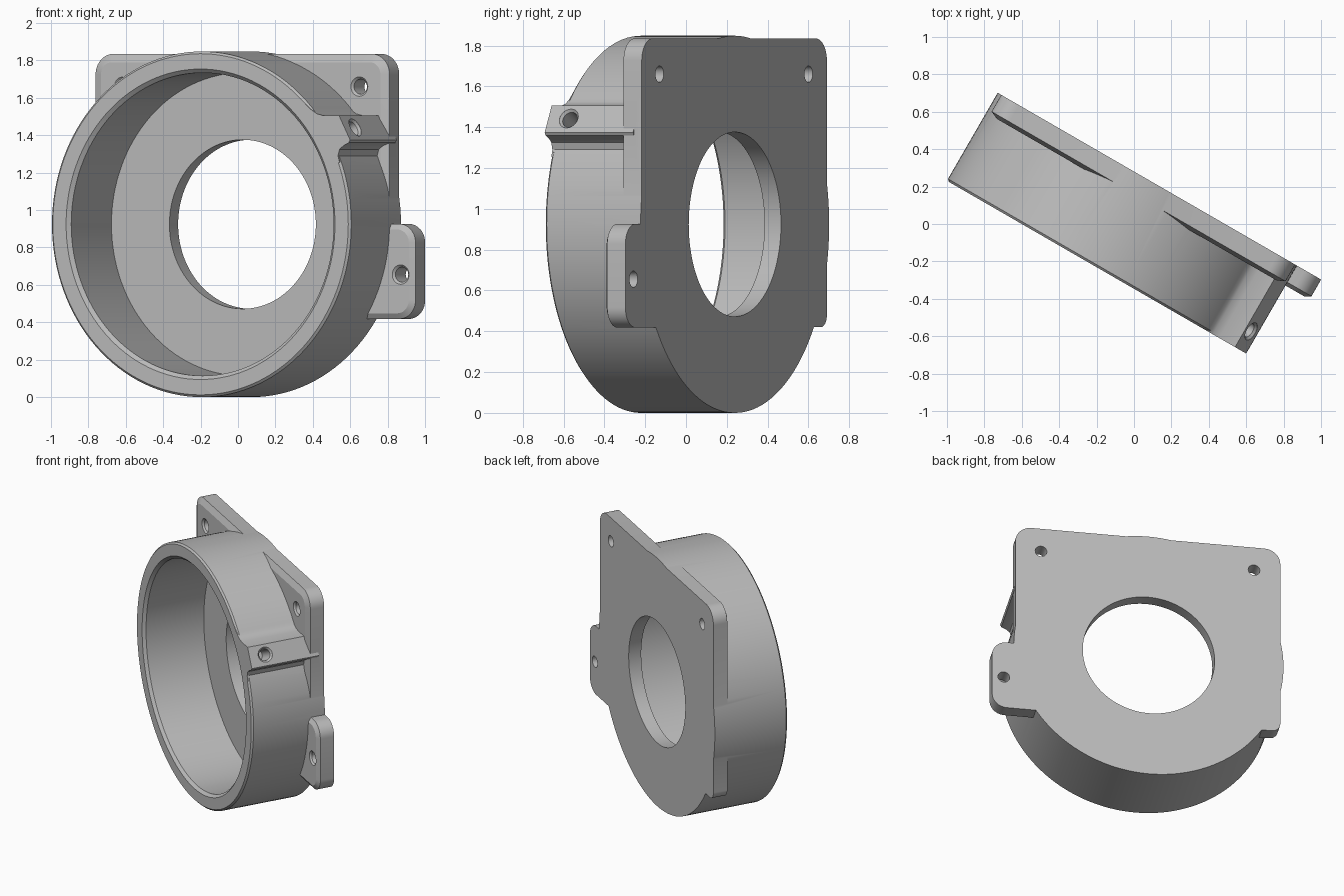
import bpy, bmesh
from math import sin, cos, pi, radians, atan2
from mathutils import Matrix, Vector

if "Cube" in bpy.data.objects:
    bpy.data.objects.remove(bpy.data.objects["Cube"], do_unlink=True)

grey = bpy.data.materials.new("grey metal")
grey.use_nodes = True
grey.diffuse_color = (0.5, 0.5, 0.5, 1)
grey.node_tree.nodes["Principled BSDF"].inputs["Base Color"].default_value = (0.5, 0.5, 0.5, 1)

CX, CZ, R = -0.058, 0.924, 0.924        # ring axis and outer radius
FRONT, BACK, FLOOR = -0.30, 0.243, 0.15  # depths along the axis
PLATE_FRONT = 0.12


def circle(r, cx=CX, cz=CZ, n=128):
    return [(cx + r * cos(2 * pi * i / n), cz + r * sin(2 * pi * i / n)) for i in range(n)]


def rounded_rect(x0, x1, z0, z1, radii, inset=0.0, n=10):
    """Outline with corner radii in the order: right top, left top, left bottom, right bottom."""
    pts = []
    corners = [(x1, z1, -1, -1), (x0, z1, 1, -1), (x0, z0, 1, 1), (x1, z0, -1, 1)]
    for k, ((x, z, sx, sz), r) in enumerate(zip(corners, radii)):
        for i in range(n + 1):
            a = (k + i / n) * pi / 2
            pts.append((x + sx * r + (r - inset) * cos(a), z + sz * r + (r - inset) * sin(a)))
    return pts


def loft(name, sections, matrix=Matrix()):
    """Closed solid through (depth, outline) sections."""
    bm = bmesh.new()
    loops = [[bm.verts.new((x, y, z)) for x, z in pts] for y, pts in sections]
    for a, b in zip(loops, loops[1:]):
        for i in range(len(a)):
            j = (i + 1) % len(a)
            bm.faces.new((a[i], a[j], b[j], b[i]))
    bm.faces.new(loops[0])
    bm.faces.new(loops[-1])
    bmesh.ops.recalc_face_normals(bm, faces=bm.faces)
    bm.transform(matrix)
    mesh = bpy.data.meshes.new(name)
    bm.to_mesh(mesh)
    bm.free()
    mesh.materials.append(grey)
    ob = bpy.data.objects.new(name, mesh)
    bpy.context.collection.objects.link(ob)
    return ob


def combine(target, other, operation):
    bpy.context.view_layer.objects.active = target
    mod = target.modifiers.new(operation, "BOOLEAN")
    mod.operation = operation
    mod.solver = "EXACT"
    mod.object = other
    bpy.ops.object.modifier_apply(modifier=mod.name)
    bpy.data.objects.remove(other, do_unlink=True)


def chamfered_plate(name, bounds, radii, inset):
    return loft(name, [
        (PLATE_FRONT, rounded_rect(*bounds, radii, inset)),
        (PLATE_FRONT + 0.02, rounded_rect(*bounds, radii)),
        (BACK, rounded_rect(*bounds, radii))])


# Outer drum
housing = loft("ring_housing", [
    (FRONT, circle(R - 0.012)), (FRONT + 0.012, circle(R)), (BACK, circle(R))])

# Mounting plate, side tab and clamp lug
combine(housing, chamfered_plate("mounting_plate", (-0.96, 0.855, 0.42, 1.835),
                                 (0.11, 0.11, 0.06, 0.06), 0.045), "UNION")
combine(housing, chamfered_plate("side_tab", (0.55, 1.015, 0.418, 0.926),
                                 (0.1, 0.1, 0.1, 0.1), 0.03), "UNION")
lug = [(0.53, 1.58), (0.57, 1.585), (0.62, 1.54), (0.66, 1.515), (0.70, 1.505), (0.797, 1.505),
       (0.865, 1.375), (0.857, 1.36), (0.825, 1.345), (0.80, 1.325), (0.79, 1.29),
       (0.80, 1.255), (0.77, 1.25)]
combine(housing, loft("clamp_lug", [(FRONT, lug), (0.2, lug)]), "UNION")

# Bore with a chamfered mouth, and the centre opening
combine(housing, loft("bore", [
    (FRONT - 0.1, circle(0.83)), (FRONT, circle(0.83)),
    (FRONT + 0.02, circle(0.81)), (FLOOR, circle(0.81))]), "DIFFERENCE")
combine(housing, loft("centre_opening", [(0, circle(0.452)), (0.4, circle(0.452))]), "DIFFERENCE")

# Countersunk screw holes through plate and tab
for x, z in [(0.68, 1.66), (-0.78, 1.66), (0.935, 0.655)]:
    wide, narrow = circle(0.052, x, z, 32), circle(0.04, x, z, 32)
    combine(housing, loft("screw_hole", [
        (0.05, wide), (PLATE_FRONT, wide), (PLATE_FRONT + 0.012, narrow), (0.4, narrow)]),
        "DIFFERENCE")

# Angled screw hole in the lug
normal = Vector((0.135, 0, 0.068)).normalized()
place = Matrix.Translation((0.829, -0.184, 1.442)) @ normal.to_track_quat("Y", "X").to_matrix().to_4x4()
wide, narrow = circle(0.052, 0, 0, 32), circle(0.04, 0, 0, 32)
combine(housing, loft("lug_hole", [(-0.15, narrow), (-0.012, narrow), (0, wide), (0.08, wide)], place),
        "DIFFERENCE")

# Turn the whole part about the vertical and shade it
housing.data.transform(Matrix.Rotation(radians(-30), 4, "Z"))
bpy.ops.object.select_all(action="DESELECT")
housing.select_set(True)
bpy.context.view_layer.objects.active = housing
bpy.ops.object.shade_smooth_by_angle(angle=radians(20))
